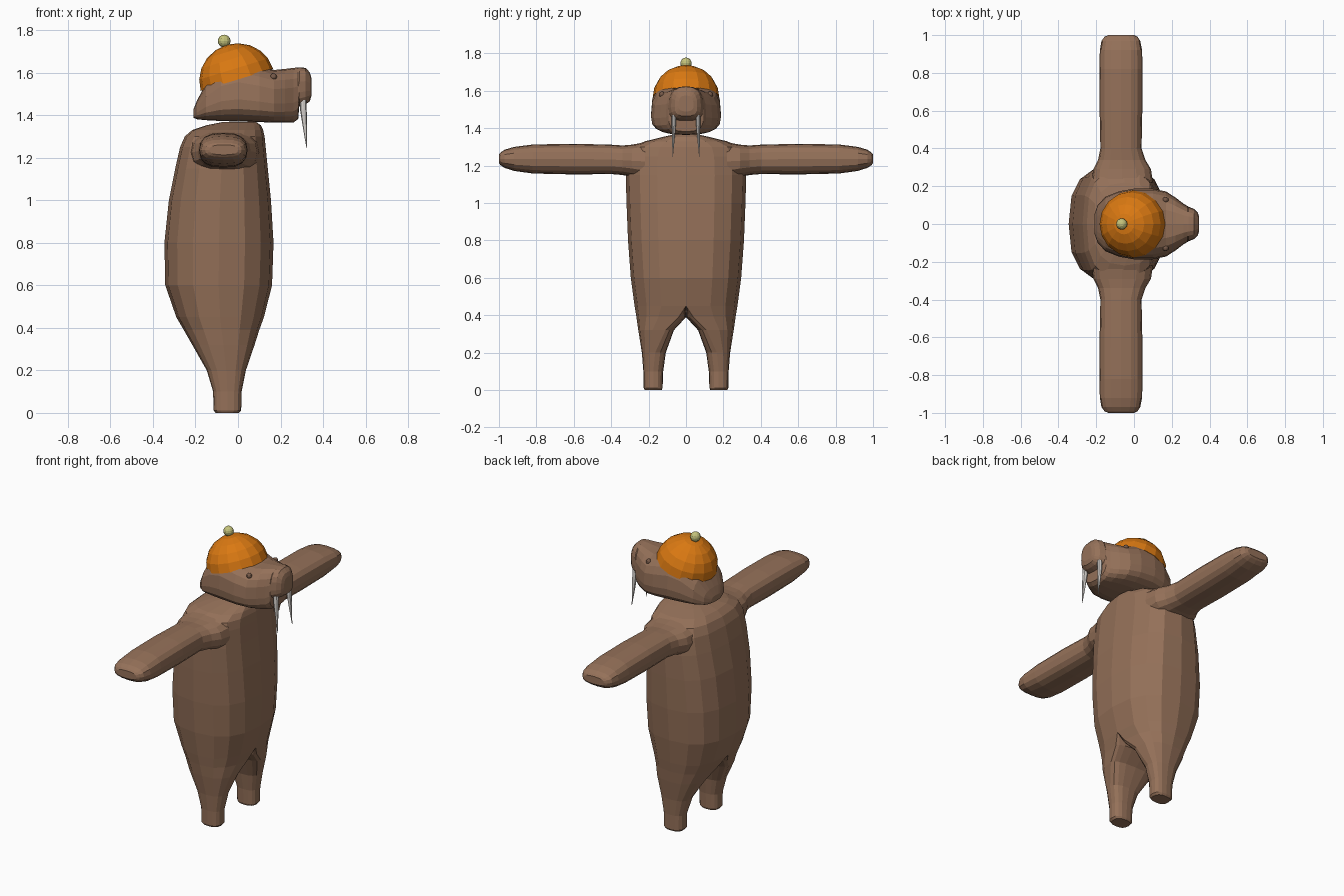
import bpy, bmesh, math
from mathutils import Vector, Matrix

if "Cube" in bpy.data.objects:
    bpy.data.objects.remove(bpy.data.objects["Cube"])


def material(name, rgb):
    m = bpy.data.materials.new(name)
    m.diffuse_color = (*rgb, 1)
    m.use_nodes = True
    m.node_tree.nodes["Principled BSDF"].inputs["Base Color"].default_value = m.diffuse_color
    return m


BROWN = material("brown hide", (0.30, 0.165, 0.10))
DARK = material("dark brown", (0.18, 0.10, 0.065))
ORANGE = material("orange knit", (0.70, 0.19, 0.006))
YELLOW = material("pale yellow", (0.56, 0.55, 0.20))
IVORY = material("ivory", (0.68, 0.65, 0.62))


def finish(bm, name, mat, mirror=False):
    me = bpy.data.meshes.new(name)
    bm.to_mesh(me)
    bm.free()
    me.materials.append(mat)
    ob = bpy.data.objects.new(name, me)
    bpy.context.collection.objects.link(ob)
    if mirror:
        mod = ob.modifiers.new("mirror", 'MIRROR')
        mod.use_axis = (False, True, False)
        mod.use_clip = True
        mod.merge_threshold = 0.0005
    return ob


def loft(name, rings, mat, mirror=False):
    """Skin a list of equal-length rings and cap both ends."""
    bm = bmesh.new()
    vs = [[bm.verts.new(p) for p in r] for r in rings]
    n = len(rings[0])
    for a, b in zip(vs, vs[1:]):
        for i in range(n):
            j = (i + 1) % n
            bm.faces.new((a[i], a[j], b[j], b[i]))
    bm.faces.new(vs[0])
    bm.faces.new(vs[-1])
    bmesh.ops.recalc_face_normals(bm, faces=bm.faces)
    if mirror:  # drop faces lying on the mirror plane
        inner = [f for f in bm.faces if all(abs(v.co.y) < 1e-5 for v in f.verts)]
        bmesh.ops.delete(bm, geom=inner, context='FACES')
    return finish(bm, name, mat, mirror)


def rounded(n, power):
    """Unit superellipse points."""
    pts = []
    for i in range(n):
        a = 2 * math.pi * i / n
        c, s = math.cos(a), math.sin(a)
        e = 2 / power
        c = 0 if abs(c) < 1e-9 else math.copysign(abs(c) ** e, c)
        s = 0 if abs(s) < 1e-9 else math.copysign(abs(s) ** e, s)
        pts.append((c, s))
    return pts


# Torso and legs, half body: z, back x, front x, inner y, seam y, outer y
body = [
    (0.00, -.105, .005, .13, .175, .22), (0.012, -.115, .015, .125, .175, .227),
    (0.10, -.117, .017, .122, .175, .228), (0.20, -.147, .037, .108, .165, .236),
    (0.32, -.215, .078, .065, .11, .255), (0.39, -.255, .10, 0, .04, .265),
    (0.45, -.29, .122, 0, 0, .275), (0.60, -.342, .16, 0, 0, .295),
    (0.80, -.346, .167, 0, 0, .31), (1.00, -.325, .155, 0, 0, .318),
    (1.15, -.295, .14, 0, 0, .322), (1.25, -.272, .13, 0, 0, .315),
    (1.30, -.25, .125, 0, 0, .29), (1.33, -.215, .118, 0, 0, .22),
    (1.352, -.15, .108, 0, 0, .13), (1.368, -.07, .085, 0, 0, .06)]
rings = []
for z, xb, xf, yi, yc, yo in body:
    cx, rx = (xb + xf) / 2, (xf - xb) / 2
    rings.append([(cx + rx * c, yc + s * ((yo - yc) if s > 0 else (yc - yi)), z)
                  for c, s in rounded(16, 2.6)])
loft("body", rings, BROWN, True)

# Arms: y, back x, front x, bottom z, top z
arm = [(.22, -.225, .10, 1.12, 1.325), (.29, -.215, .09, 1.14, 1.312),
       (.34, -.19, .06, 1.15, 1.308), (.40, -.178, .04, 1.155, 1.312),
       (.60, -.182, .044, 1.153, 1.317), (.82, -.183, .045, 1.158, 1.313),
       (.92, -.181, .043, 1.172, 1.30), (.97, -.172, .033, 1.188, 1.285),
       (.992, -.155, .018, 1.203, 1.27), (1.0, -.135, 0, 1.213, 1.26)]
rings = [[((a + b) / 2 + (b - a) / 2 * c, y, (lo + hi) / 2 + (hi - lo) / 2 * s)
          for c, s in rounded(16, 2.6)] for y, a, b, lo, hi in arm]
loft("arm", rings, BROWN, True)

# Head and snout: x, half width, bottom z, top z
head = [(-.21, .05, 1.388, 1.425), (-.192, .10, 1.38, 1.47), (-.15, .145, 1.376, 1.55),
        (-.08, .173, 1.372, 1.63), (0, .187, 1.37, 1.66), (.10, .187, 1.367, 1.635),
        (.17, .172, 1.365, 1.612), (.22, .14, 1.364, 1.617), (.262, .108, 1.366, 1.622),
        (.283, .095, 1.382, 1.624), (.288, .092, 1.44, 1.624), (.318, .08, 1.45, 1.622),
        (.338, .06, 1.465, 1.60), (.345, .04, 1.49, 1.575)]
rings = []
for x, w, lo, hi in head:
    zc = lo + 0.36 * (hi - lo)
    rings.append([(x, w * c, zc + s * ((hi - zc) if s > 0 else (zc - lo)))
                  for c, s in rounded(20, 2.8)])
loft("head", rings, BROWN)

# Tusks: z, x, y, radius
tusk = [(1.47, .306, .064, .016), (1.43, .307, .065, .016), (1.36, .313, .067, .011),
        (1.30, .318, .069, .006), (1.245, .323, .071, .001)]
rings = [[(x + r * c, y + .75 * r * s, z) for c, s in rounded(8, 2)] for z, x, y, r in tusk]
loft("tusk", rings, IVORY, True)

# Tilted cap: half dome leaning to the back
rings = []
tilt = Matrix.Translation((-.005, 0, 1.566)) @ Matrix.Rotation(math.radians(-17), 4, 'Y')
for k in range(6):
    a = math.radians((0, 18, 36, 54, 72, 88)[k])
    rings.append([tilt @ Vector((.178 * math.cos(a) * c, .178 * math.cos(a) * s,
                                 .171 * math.sin(a))) for c, s in rounded(16, 2)])
loft("cap", rings, ORANGE)


def ball(name, loc, r, mat, mirror=False):
    bm = bmesh.new()
    bmesh.ops.create_uvsphere(bm, u_segments=12, v_segments=8, radius=r,
                              matrix=Matrix.Translation(loc))
    return finish(bm, name, mat, mirror)


# Pompom and eyes
ball("pompom", (-.065, 0, 1.748), .03, YELLOW)
ball("eye", (.167, .128, 1.58), .016, DARK, True)
